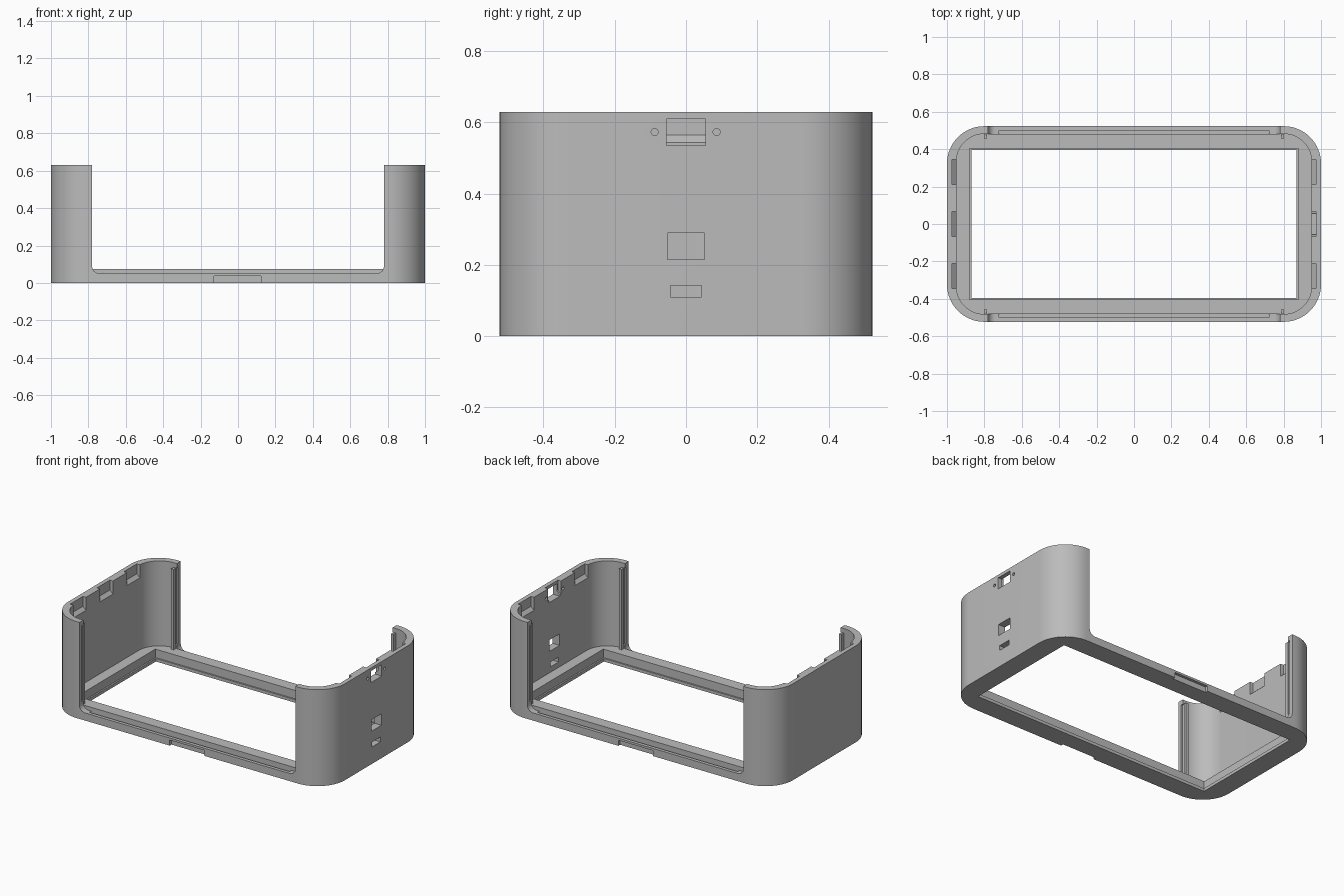
import bpy, bmesh, math

if "Cube" in bpy.data.objects:
    bpy.data.objects.remove(bpy.data.objects["Cube"])

grey = bpy.data.materials.new("grey plastic")
grey.diffuse_color = (0.5, 0.5, 0.5, 1)
grey.use_nodes = True
grey.node_tree.nodes["Principled BSDF"].inputs["Base Color"].default_value = grey.diffuse_color


def rounded(hx, hy, r, n=16):
    """Rounded rectangle outline, centred on the origin."""
    pts = []
    for i, (sx, sy) in enumerate([(1, 1), (-1, 1), (-1, -1), (1, -1)]):
        for k in range(n + 1):
            a = math.pi / 2 * (i + k / n)
            pts.append((sx * (hx - r) + r * math.cos(a), sy * (hy - r) + r * math.sin(a)))
    return pts


def prism(name, pts, lo, hi, axis="z"):
    """Extrude a 2D outline along z (xy outline), y (xz outline) or x (yz outline)."""
    place = {"z": lambda u, v, w: (u, v, w),
             "y": lambda u, v, w: (u, w, v),
             "x": lambda u, v, w: (w, u, v)}[axis]
    bm = bmesh.new()
    a = [bm.verts.new(place(u, v, lo)) for u, v in pts]
    b = [bm.verts.new(place(u, v, hi)) for u, v in pts]
    bm.faces.new(a)
    bm.faces.new(b)
    for i in range(len(pts)):
        j = (i + 1) % len(pts)
        bm.faces.new((a[i], a[j], b[j], b[i]))
    bmesh.ops.recalc_face_normals(bm, faces=bm.faces)
    mesh = bpy.data.meshes.new(name)
    bm.to_mesh(mesh)
    bm.free()
    ob = bpy.data.objects.new(name, mesh)
    ob.data.materials.append(grey)
    bpy.context.collection.objects.link(ob)
    return ob


def box(name, x0, x1, y0, y1, z0, z1):
    return prism(name, [(x0, y0), (x1, y0), (x1, y1), (x0, y1)], z0, z1)


def combine(ob, other, operation="DIFFERENCE"):
    bpy.context.view_layer.objects.active = ob
    m = ob.modifiers.new("cut", "BOOLEAN")
    m.operation, m.solver, m.object = operation, "EXACT", other
    bpy.ops.object.modifier_apply(modifier=m.name)
    bpy.data.objects.remove(other, do_unlink=True)


H, FLOOR, RAIL = 0.63, 0.075, 0.05
OX, OY, IX, IY = 1.0, 0.523, 0.95, 0.482

# Shell with cavity and stepped window
case = prism("case", rounded(OX, OY, 0.2), 0, H)
combine(case, prism("cavity", rounded(IX, IY, 0.15), FLOOR, 1))
combine(case, box("window", -0.87, 0.87, -0.395, 0.395, -1, 1))
combine(case, box("window_step", -0.88, 0.88, -0.404, 0.404, 0.02, 1))

# Side opening outline with filleted lower corners
W, R = 0.78, 0.04
opening = [(W, 1), (-W, 1)]
for cx, start in ((-W + R, math.pi), (W - R, 1.5 * math.pi)):
    for k in range(9):
        a = start + math.pi / 2 * k / 8
        opening.append((cx + R * math.cos(a), RAIL + R + R * math.sin(a)))

for s in (-1, 1):
    # Front and back openings
    combine(case, prism("opening", opening, *sorted((s * IY, s * 0.7)), axis="y"))
    # Panel groove along the rail
    groove = [(x, y + s * 0.491) for x, y in rounded(0.725, 0.01, 0.0099, 5)]
    combine(case, prism("rail_groove", groove, 0.03, 0.06))
    # Pry notch under the rail
    combine(case, box("pry_notch", -0.127, 0.123, *sorted((s * 0.505, s * 0.6)), -0.1, 0.036))
    for t in (-1, 1):
        # Guide rib and groove on each post
        rib = box("guide_rib", *sorted((t * 0.785, t * 0.803)),
                  *sorted((s * 0.457, s * 0.49)), FLOOR - 0.01, 0.6)
        combine(case, rib, "UNION")
        combine(case, box("post_groove", *sorted((t * 0.7, t * 0.79)),
                          *sorted((s * 0.476, s * 0.496)), 0.1, 0.6))
    # Snap pockets at the top of the end walls, with sloped floors
    pocket = [(s * 0.94, 0.535), (s * 0.972, 0.565), (s * 0.972, 0.7), (s * 0.94, 0.7)]
    for y in (-0.278, 0, 0.278):
        combine(case, prism("snap_pocket", pocket, y - 0.066, y + 0.066, axis="y"))

# Ports in the right end wall
for hw, z0, z1 in ((0.055, 0.535, 0.61), (0.052, 0.215, 0.29), (0.043, 0.11, 0.142)):
    combine(case, box("port", 0.9, 1.1, -hw, hw, z0, z1))
for y in (-0.088, 0.086):
    ring = [(y + 0.01 * math.cos(k * math.pi / 8), 0.573 + 0.01 * math.sin(k * math.pi / 8))
            for k in range(16)]
    combine(case, prism("pin_hole", ring, 0.9, 1.1, axis="x"))

bpy.ops.object.select_all(action="DESELECT")
case.select_set(True)
bpy.context.view_layer.objects.active = case
bpy.ops.object.shade_smooth_by_angle(angle=math.radians(30))
